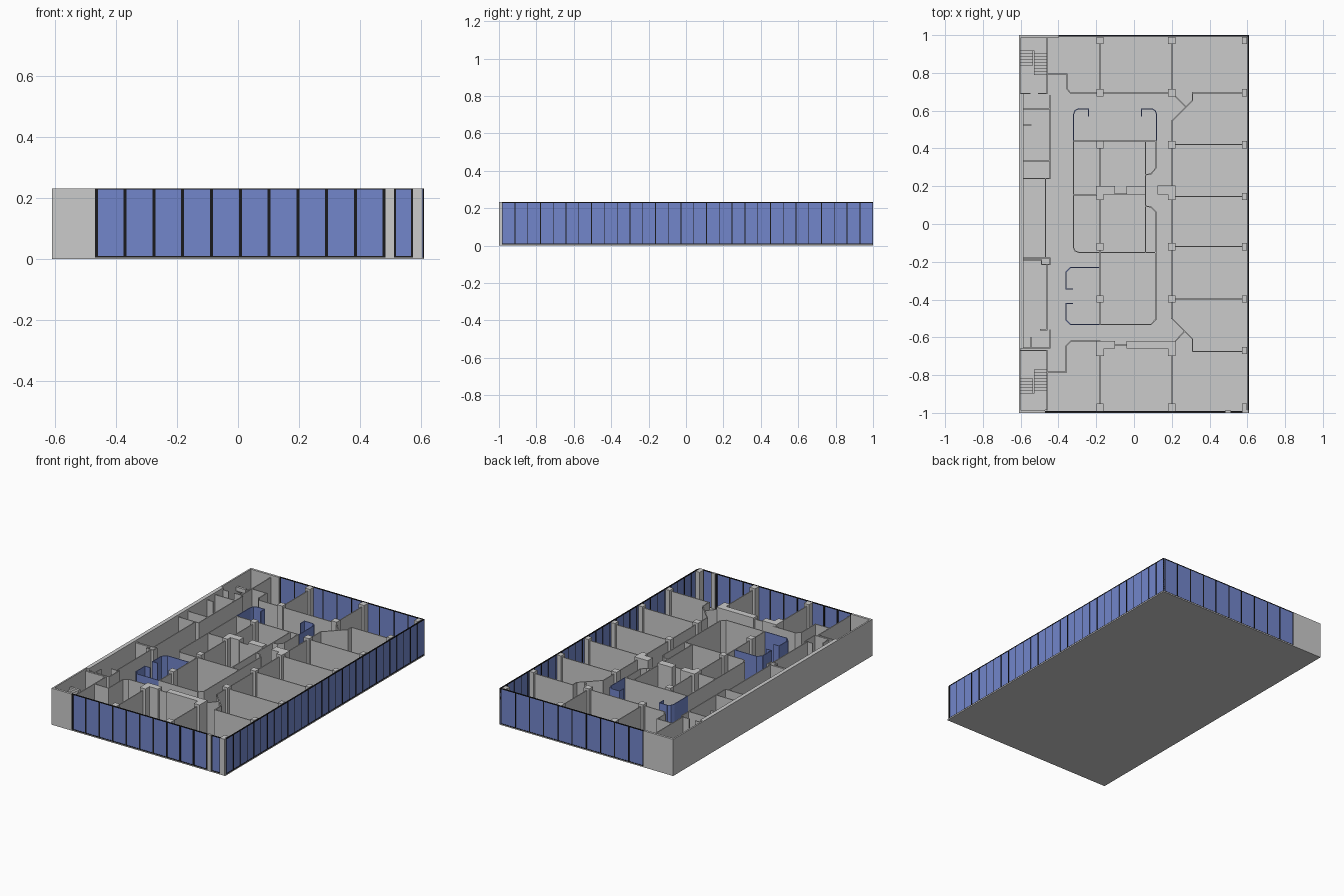
import bpy, bmesh, math
from mathutils import Matrix, Vector

FLOOR, WALL, TOP = 0.006, 0.218, 0.232
T = 0.006


def material(name, color):
    m = bpy.data.materials.new(name)
    m.diffuse_color = color
    return m


GLASS = material("blue_glass", (0.17, 0.24, 0.6, 1))
BLACK = material("dark_frame", (0.01, 0.01, 0.012, 1))


def finish(name, bm, mat=None):
    me = bpy.data.meshes.new(name)
    bm.to_mesh(me)
    bm.free()
    ob = bpy.data.objects.new(name, me)
    if mat:
        me.materials.append(mat)
    bpy.context.collection.objects.link(ob)
    return ob


def add_box(bm, x0, x1, y0, y1, z0, z1):
    c = Vector(((x0 + x1) / 2, (y0 + y1) / 2, (z0 + z1) / 2))
    s = Matrix.Diagonal((abs(x1 - x0), abs(y1 - y0), abs(z1 - z0), 1))
    bmesh.ops.create_cube(bm, size=1, matrix=Matrix.Translation(c) @ s)


def boxes(name, rects, z0, z1, mat=None):
    bm = bmesh.new()
    for r in rects:
        add_box(bm, *r, z0, z1)
    return finish(name, bm, mat)


def walls(name, paths, mat=None, top=WALL, t=T):
    """Upright wall boxes following each plan polyline."""
    bm = bmesh.new()
    for path in paths:
        for a, b in zip(path, path[1:]):
            dx, dy = b[0] - a[0], b[1] - a[1]
            mtx = (Matrix.Translation(((a[0] + b[0]) / 2, (a[1] + b[1]) / 2, (FLOOR + top) / 2))
                   @ Matrix.Rotation(math.atan2(dy, dx), 4, 'Z')
                   @ Matrix.Diagonal((math.hypot(dx, dy) + t * 0.8, t, top - FLOOR, 1)))
            bmesh.ops.create_cube(bm, size=1, matrix=mtx)
    return finish(name, bm, mat)


def facade(name, a, b, fixed, along_x, step, w):
    """Glass strip with top and bottom rails and regular mullions."""
    def rect(u0, u1, d):
        return (u0, u1, fixed - d, fixed + d) if along_x else (fixed - d, fixed + d, u0, u1)
    boxes(name + "_glass", [rect(a, b, 0.002)], FLOOR, TOP - 0.002, GLASS)
    n = max(1, round((b - a) / step))
    pos = [a + w / 2 + (b - a - w) * i / n for i in range(n + 1)]
    boxes(name + "_mullions", [rect(p - w / 2, p + w / 2, 0.004) for p in pos], FLOOR, TOP, BLACK)
    boxes(name + "_bottom_rail", [rect(a, b, 0.004)], FLOOR, FLOOR + 0.004, BLACK)
    boxes(name + "_top_rail", [rect(a, b, 0.004)], TOP - 0.004, TOP, BLACK)


# Floor slab
boxes("floor_slab", [(-0.61, 0.61, -1, 1)], 0, FLOOR)

# Solid outer walls and corner posts
boxes("outer_wall", [(-0.61, -0.60, -1, 1), (-0.60, -0.585, -0.66, 0.69),
                     (-0.60, -0.47, -1, -0.985), (-0.60, -0.40, 0.985, 1),
                     (0.575, 0.606, -1, -0.985), (0.485, 0.512, -1, -0.985)], FLOOR, TOP)

# Glazed facades
facade("front_facade", -0.47, 0.485, -0.994, True, 0.0966, 0.010)
facade("front_side_window", 0.512, 0.575, -0.994, True, 0.0966, 0.007)
facade("back_facade", -0.40, 0.602, 0.996, True, 0.0966, 0.006)
facade("right_facade", -0.985, 1.0, 0.606, False, 0.069, 0.004)

# Structural columns
cols = []
ys = (0.972, 0.695, 0.42, 0.145, -0.12, -0.397, -0.67, -0.97)
for x, hw in ((-0.18, 0.018), (0.20, 0.019), (0.585, 0.014)):
    cols += [(x - hw, x + hw, y - 0.019, y + 0.019) for y in ys]
boxes("columns", cols, FLOOR, TOP)

# Thick service blocks
boxes("service_blocks", [(0.125, 0.22, 0.155, 0.205), (-0.20, -0.10, 0.155, 0.20),
                         (-0.04, 0.06, 0.155, 0.20), (-0.20, -0.10, -0.66, -0.62),
                         (-0.04, 0.22, -0.66, -0.62), (-0.20, -0.16, -0.70, -0.66),
                         (0.18, 0.22, -0.70, -0.66)], FLOOR, TOP)

# Office partitions along the right side
walls("right_office_walls",
      [[(0.20, y), (0.58, y)] for y in (0.42, 0.145, -0.12, -0.397)] + [
          [(0.58, 0.695), (0.31, 0.695), (0.31, 0.655), (0.20, 0.545), (0.20, -0.50),
           (0.31, -0.61), (0.31, -0.675), (0.58, -0.675)],
          [(0.20, 0.695), (0.275, 0.62)],
          [(0.265, -0.57), (0.22, -0.62)]])

# Rooms at the back and front ends
walls("end_room_walls", [
    [(-0.445, 0.795), (-0.355, 0.795), (-0.355, 0.715), (-0.335, 0.692), (0.20, 0.692)],
    [(-0.445, -0.785), (-0.36, -0.785), (-0.36, -0.645), (-0.335, -0.62), (-0.18, -0.62)],
    [(-0.10, -0.64), (-0.04, -0.64)]] +
    [[(x, s * 0.985), (x, s * 0.69)] for x in (-0.18, 0.20) for s in (1, -1)])

# Central core rooms
walls("core_walls", [
    [(-0.32, 0.44), (0.12, 0.44)],
    [(-0.32, 0.44), (-0.32, -0.125), (-0.312, -0.142), (-0.295, -0.15), (0.115, -0.15)],
    [(-0.18, 0.44), (-0.18, 0.20)],
    [(-0.32, 0.155), (-0.18, 0.155)], [(-0.10, 0.16), (-0.04, 0.16)],
    [(-0.18, 0.155), (-0.18, -0.15)],
    [(0.06, 0.44), (0.06, -0.15)],
    [(0.115, 0.44), (0.115, 0.295), (0.09, 0.265), (0.06, 0.26)],
    [(0.06, 0.095), (0.09, 0.09), (0.115, 0.065), (0.115, -0.505),
     (0.09, -0.533), (-0.18, -0.533)],
    [(-0.18, -0.15), (-0.18, -0.533)]])

# Glazed meeting rooms with cut corners
walls("meeting_room_glass", [
    [(-0.32, 0.44), (-0.32, 0.58), (-0.312, 0.60), (-0.295, 0.61), (-0.24, 0.61), (-0.24, 0.57)],
    [(0.12, 0.44), (0.12, 0.58), (0.112, 0.60), (0.095, 0.61), (0.04, 0.61), (0.04, 0.57)],
    [(-0.18, -0.23), (-0.335, -0.23), (-0.36, -0.255), (-0.36, -0.345), (-0.325, -0.345)],
    [(-0.18, -0.533), (-0.335, -0.533), (-0.36, -0.508), (-0.36, -0.42), (-0.325, -0.42)]],
    GLASS, t=0.005)

# Service strip along the left side
walls("left_strip_walls", [
    [(-0.46, 0.985), (-0.46, 0.795), (-0.445, 0.795)],
    [(-0.46, 0.795), (-0.46, 0.69), (-0.505, 0.69)],
    [(-0.60, 0.69), (-0.55, 0.69)],
    [(-0.585, 0.61), (-0.445, 0.61), (-0.445, 0.24), (-0.585, 0.24)],
    [(-0.445, 0.68), (-0.445, 0.61)],
    [(-0.585, 0.335), (-0.445, 0.335)], [(-0.585, 0.525), (-0.545, 0.525)],
    [(-0.468, 0.235), (-0.468, -0.18), (-0.585, -0.18)],
    [(-0.468, -0.18), (-0.445, -0.18), (-0.445, -0.215), (-0.49, -0.215), (-0.49, -0.19), (-0.585, -0.19)],
    [(-0.46, -0.215), (-0.46, -0.56), (-0.495, -0.56)],
    [(-0.445, -0.56), (-0.445, -0.657), (-0.60, -0.657)],
    [(-0.545, -0.60), (-0.545, -0.657)],
    [(-0.60, -0.67), (-0.46, -0.67), (-0.46, -0.985)],
    [(-0.46, -0.785), (-0.445, -0.785)]])


# Two-flight stairwells, mirrored front to back
def stairs(name, s, shift):
    bm = bmesh.new()
    rise, run = 0.013, 0.016
    for i in range(8):
        y = 0.79 + i * run + shift
        add_box(bm, -0.53, -0.463, s * y, s * (y + run), FLOOR, FLOOR + rise * (i + 1))
    end = 0.918 + shift
    mid = FLOOR + rise * 8
    add_box(bm, -0.60, -0.463, s * end, s * 0.985, mid - 0.012, mid)
    for i in range(5):
        y = end - i * run
        z = mid + rise * (i + 1)
        add_box(bm, -0.60, -0.535, s * (y - run), s * y, z - 0.025, z)
    finish(name, bm)


stairs("back_stairs", 1, 0)
stairs("front_stairs", -1, -0.02)
